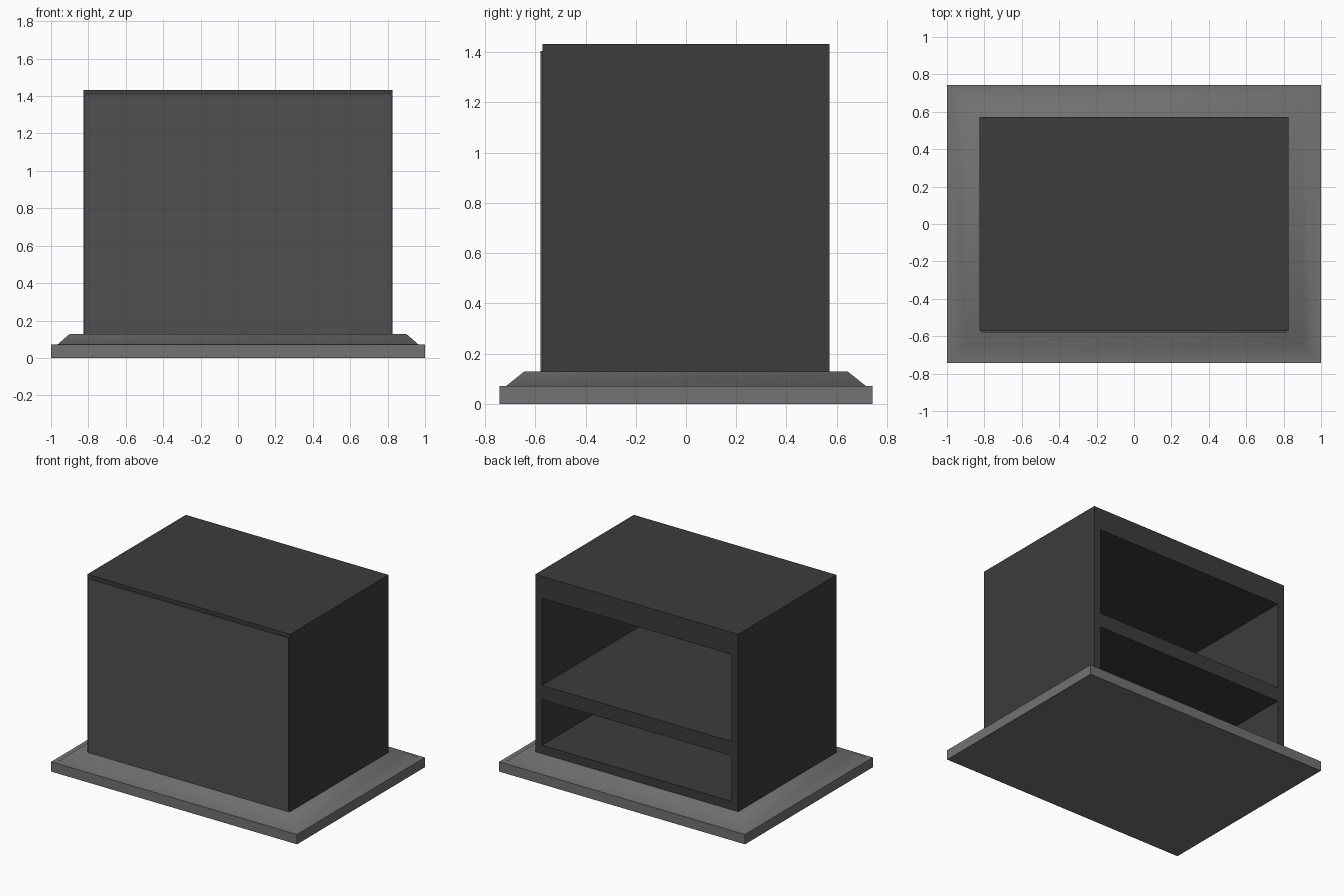
import bpy, bmesh

if "Cube" in bpy.data.objects:
    bpy.data.objects.remove(bpy.data.objects["Cube"])


def material(name, value):
    mat = bpy.data.materials.new(name)
    mat.diffuse_color = (value, value, value, 1)
    mat.use_nodes = True
    mat.node_tree.nodes["Principled BSDF"].inputs["Base Color"].default_value = mat.diffuse_color
    return mat


def loft(name, rings, mat=None):
    """Closed solid through stacked rectangles (half x, half y, z)."""
    bm = bmesh.new()
    loops = [[bm.verts.new((sx * hx, sy * hy, z))
              for sx, sy in ((-1, -1), (1, -1), (1, 1), (-1, 1))]
             for hx, hy, z in rings]
    for low, high in zip(loops, loops[1:]):
        for i in range(4):
            j = (i + 1) % 4
            bm.faces.new((low[i], low[j], high[j], high[i]))
    bm.faces.new(loops[0][::-1])
    bm.faces.new(loops[-1])
    mesh = bpy.data.meshes.new(name)
    bm.to_mesh(mesh)
    bm.free()
    obj = bpy.data.objects.new(name, mesh)
    bpy.context.collection.objects.link(obj)
    if mat:
        mesh.materials.append(mat)
    return obj


def box(name, hx, y0, y1, z0, z1, mat=None):
    obj = loft(name, [(hx, (y1 - y0) / 2, z0), (hx, (y1 - y0) / 2, z1)], mat)
    obj.location.y = (y0 + y1) / 2
    return obj


base_grey = material("base_grey", 0.17)
case_grey = material("case_grey", 0.045)
panel_grey = material("panel_grey", 0.08)

# Plinth: flat slab, narrow ledge, then a softly shaded sloping rim
plinth = loft("plinth", [(1.0, 0.742, 0), (1.0, 0.742, 0.072),
                         (0.965, 0.715, 0.072), (0.9, 0.645, 0.128)], base_grey)
bpy.context.view_layer.objects.active = plinth
plinth.select_set(True)
bpy.ops.object.shade_smooth_by_angle(angle=1.05)

# Cabinet body with two deep compartments open at the back
cabinet = box("cabinet_body", 0.825, -0.572, 0.572, 0.128, 1.432, case_grey)
for name, z0, z1 in (("upper_compartment_cutter", 0.63, 1.27),
                     ("lower_compartment_cutter", 0.19, 0.525)):
    cutter = box(name, 0.77, -0.552, 0.7, z0, z1, case_grey)
    cutter.hide_render = True
    cutter.display_type = 'WIRE'
    cut = cabinet.modifiers.new(name, 'BOOLEAN')
    cut.operation = 'DIFFERENCE'
    cut.solver = 'EXACT'
    cut.object = cutter

# Thin front panel, slightly proud of the body
box("front_panel", 0.815, -0.58, -0.571, 0.128, 1.405, panel_grey)
